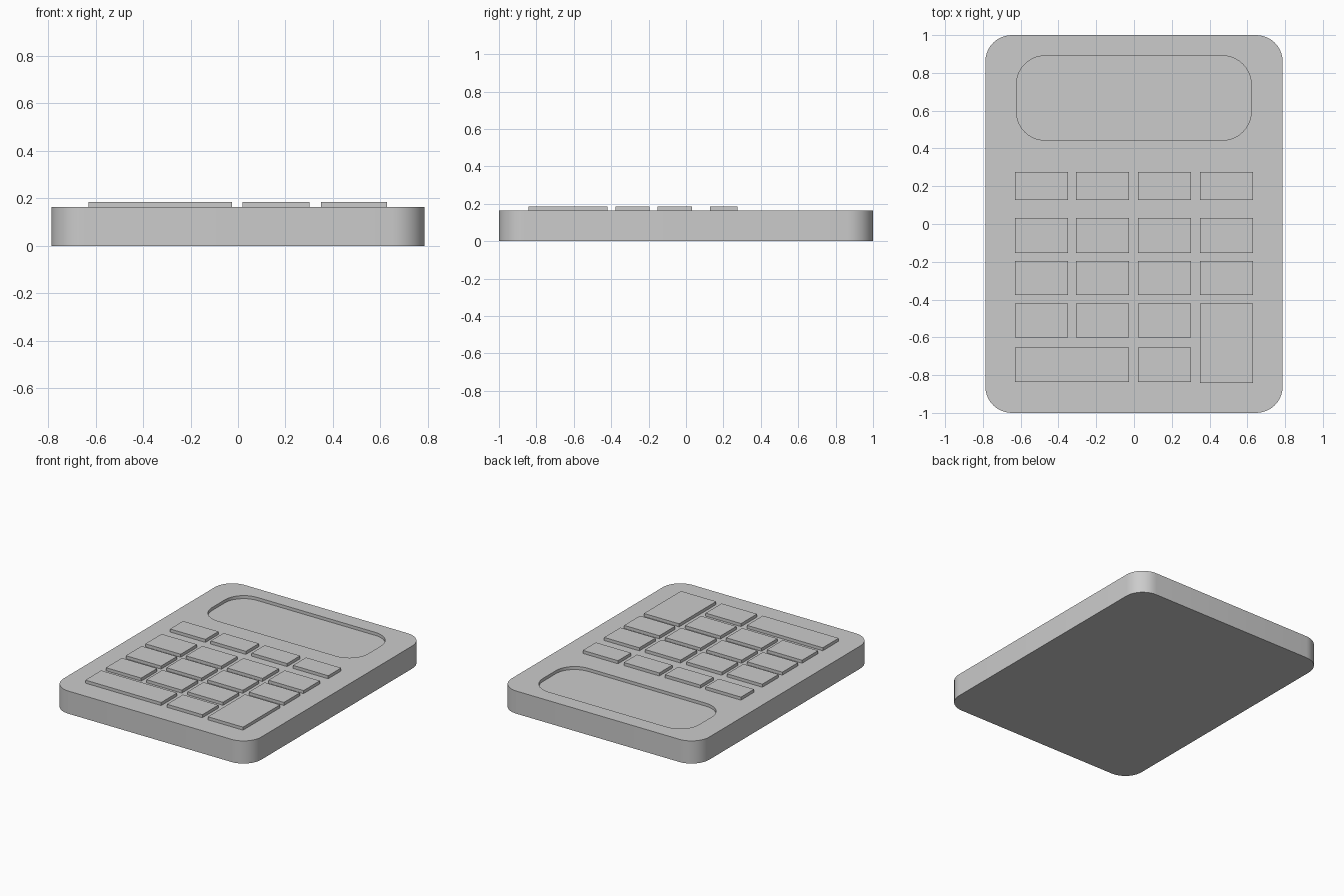
import bpy, bmesh, math

if "Cube" in bpy.data.objects:
    bpy.data.objects.remove(bpy.data.objects["Cube"])

TOP, KEY_TOP, RECESS = 0.163, 0.185, 0.141

grey = bpy.data.materials.new("light grey plastic")
grey.use_nodes = True
grey.diffuse_color = (0.6, 0.6, 0.6, 1)
grey.node_tree.nodes["Principled BSDF"].inputs["Base Color"].default_value = (0.6, 0.6, 0.6, 1)


def finish(name, bm):
    bmesh.ops.recalc_face_normals(bm, faces=bm.faces)
    mesh = bpy.data.meshes.new(name)
    bm.to_mesh(mesh)
    bm.free()
    mesh.materials.append(grey)
    obj = bpy.data.objects.new(name, mesh)
    bpy.context.collection.objects.link(obj)
    return obj


def rounded_loop(bm, x0, x1, y0, y1, r, z, steps=10):
    """Ring of vertices around a rectangle with rounded corners."""
    centres = [(x1 - r, y1 - r), (x0 + r, y1 - r), (x0 + r, y0 + r), (x1 - r, y0 + r)]
    ring = []
    for corner, (cx, cy) in enumerate(centres):
        for i in range(steps + 1):
            a = (corner + i / steps) * math.pi / 2
            ring.append(bm.verts.new((cx + r * math.cos(a), cy + r * math.sin(a), z)))
    return ring


def bridge(bm, a, b):
    for i in range(len(a)):
        j = (i + 1) % len(a)
        bm.faces.new((a[i], a[j], b[j], b[i]))


# Case with a sunken display
case_size = (-0.787, 0.787, -1, 1, 0.14)
display_size = (-0.622, 0.62, 0.444, 0.89, 0.15)
bm = bmesh.new()
rings = [rounded_loop(bm, *case_size, 0), rounded_loop(bm, *case_size, TOP),
         rounded_loop(bm, *display_size, TOP), rounded_loop(bm, *display_size, RECESS)]
for lower, upper in zip(rings, rings[1:]):
    bridge(bm, lower, upper)
bm.faces.new(rings[0])
bm.faces.new(rings[-1])
case = finish("case", bm)
bpy.context.view_layer.objects.active = case
case.select_set(True)
bpy.ops.object.shade_smooth_by_angle(angle=math.radians(30))


# Keys
def key(name, x0, x1, y0, y1):
    bm = bmesh.new()
    bmesh.ops.create_cube(bm, size=1)
    z0 = TOP - 0.005
    for v in bm.verts:
        v.co = (x1 if v.co.x > 0 else x0, y1 if v.co.y > 0 else y0,
                KEY_TOP if v.co.z > 0 else z0)
    finish(name, bm)


columns = [(-0.63, -0.349), (-0.307, -0.026), (0.02, 0.302), (0.349, 0.629)]
rows = [(0.127, 0.275), (-0.153, 0.032), (-0.376, -0.195), (-0.602, -0.42), (-0.836, -0.655)]
for r, row in enumerate(rows[:4]):
    for c, column in enumerate(columns):
        if (r, c) != (3, 3):
            key(f"key_row{r + 1}_column{c + 1}", *column, *row)
key("wide_key", columns[0][0], columns[1][1], *rows[4])
key("bottom_key", *columns[2], *rows[4])
key("tall_key", *columns[3], -0.841, rows[3][1])
